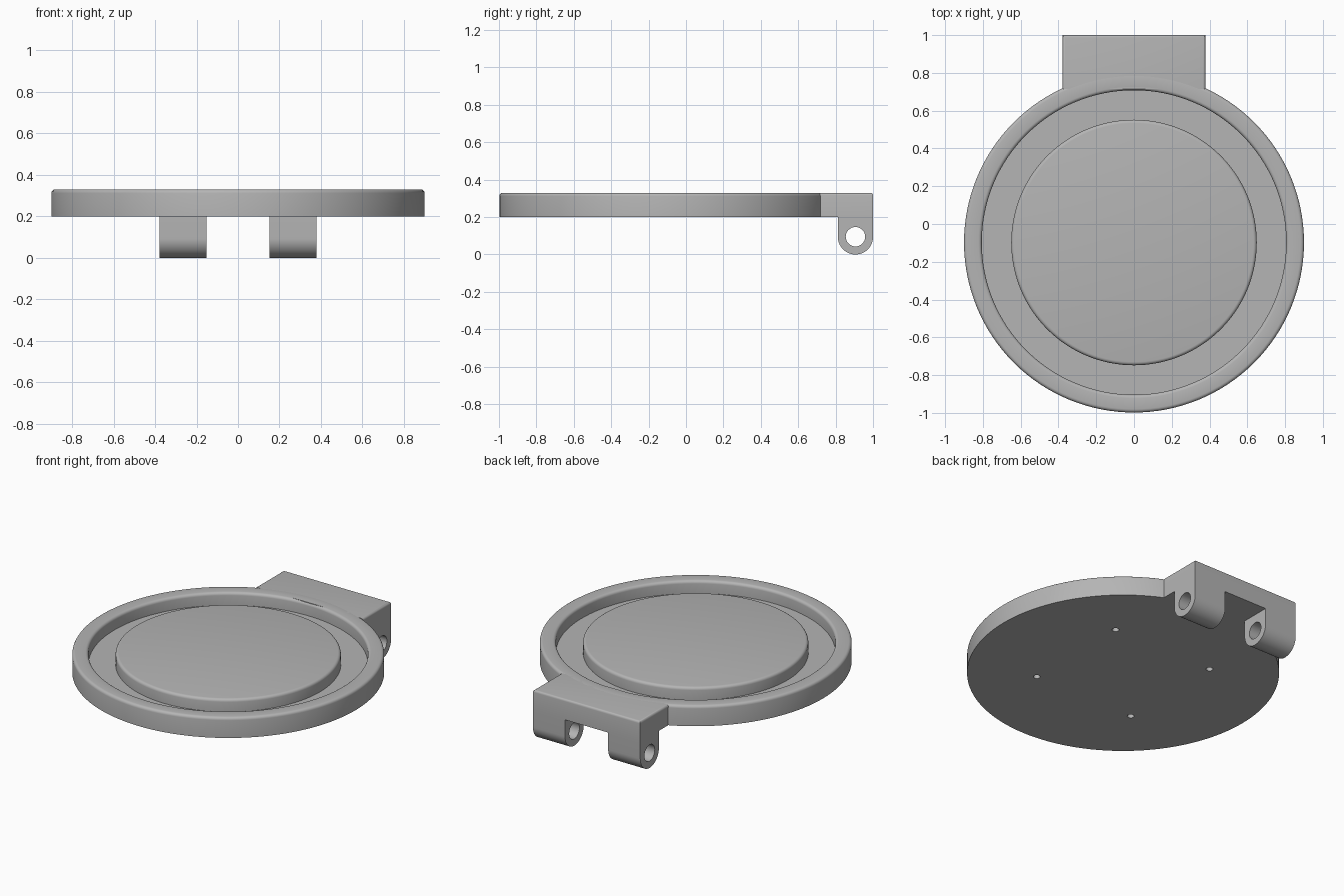
import bpy, bmesh, math
from mathutils import Matrix, Vector

cube = bpy.data.objects.get("Cube")
if cube:
    bpy.data.objects.remove(cube, do_unlink=True)

CENTRE = Vector((0, -0.098, 0))
BASE, TOP, FLOOR = 0.2, 0.33, 0.25     # underside, rim top, groove floor
HALF = 0.378                           # half width of the hinge
PIN = Vector((0, 0.906, 0.095))        # hinge pin axis

grey = bpy.data.materials.new("plain grey")
grey.use_nodes = True
colour = (0.46, 0.46, 0.46, 1)
grey.diffuse_color = colour
grey.node_tree.nodes["Principled BSDF"].inputs["Base Color"].default_value = colour


def make(name, bm):
    """Turn a bmesh into a grey object with sharp edges kept."""
    bmesh.ops.recalc_face_normals(bm, faces=bm.faces)
    mesh = bpy.data.meshes.new(name)
    bm.to_mesh(mesh)
    bm.free()
    obj = bpy.data.objects.new(name, mesh)
    bpy.context.collection.objects.link(obj)
    mesh.materials.append(grey)
    return obj


def activate(obj):
    bpy.ops.object.select_all(action='DESELECT')
    obj.select_set(True)
    bpy.context.view_layer.objects.active = obj


def smooth(obj):
    activate(obj)
    bpy.ops.object.shade_smooth_by_angle(angle=math.radians(35))


def drill(obj, place, radius, depth, turn=Matrix()):
    """Cut a round hole centred on place."""
    bm = bmesh.new()
    bmesh.ops.create_cone(bm, cap_ends=True, segments=32, radius1=radius, radius2=radius,
                          depth=depth, matrix=Matrix.Translation(place) @ turn)
    cutter = make("hole_cutter", bm)
    cutter.hide_render = True
    activate(obj)
    mod = obj.modifiers.new("hole", 'BOOLEAN')
    mod.operation, mod.solver, mod.object = 'DIFFERENCE', 'EXACT', cutter
    bpy.ops.object.modifier_apply(modifier=mod.name)
    bpy.data.objects.remove(cutter, do_unlink=True)


def arc(cx, cz, r, start, end, steps=4):
    """Points along an arc, angles in degrees."""
    angles = [math.radians(start + (end - start) * i / steps) for i in range(steps + 1)]
    return [(cx + r * math.cos(a), cz + r * math.sin(a)) for a in angles]


# Round base: rim, groove and raised centre turned from one profile
f = 0.018
profile = [(0, TOP)]
profile += arc(0.65 - f, TOP - f, f, 90, 0)
profile += [(0.65, FLOOR), (0.806, FLOOR)]
profile += arc(0.806 + f, TOP - f, f, 180, 90)
profile += arc(0.9 - f, TOP - f, f, 90, 0)
profile += [(0.9, BASE), (0, BASE)]
bm = bmesh.new()
verts = [bm.verts.new((x, 0, z)) for x, z in profile]
edges = [bm.edges.new(pair) for pair in zip(verts, verts[1:])]
bmesh.ops.spin(bm, geom=verts + edges, cent=(0, 0, 0), axis=(0, 0, 1),
               angle=math.tau, steps=128)
bmesh.ops.remove_doubles(bm, verts=bm.verts, dist=0.0005)
bmesh.ops.translate(bm, verts=bm.verts, vec=CENTRE)
base = make("round_base", bm)

# Four small blind holes in the underside
for i in range(4):
    a = math.radians(45 + 90 * i)
    drill(base, CENTRE + Vector((0.5 * math.cos(a), 0.5 * math.sin(a), BASE)), 0.02, 0.15)
smooth(base)

# Hinge block behind the rim, top edges rounded
front = 0.716
bm = bmesh.new()
bmesh.ops.create_cube(bm, size=1, matrix=Matrix.Translation((0, (1 + front) / 2, (BASE + TOP) / 2))
                      @ Matrix.Diagonal((2 * HALF, 1 - front, TOP - BASE, 1)))
outer = [e for e in bm.edges
         if all(v.co.z > TOP - 0.01 for v in e.verts) and any(v.co.y > 0.9 for v in e.verts)]
bmesh.ops.bevel(bm, geom=outer, offset=0.014, segments=4, profile=0.5, affect='EDGES')
smooth(make("hinge_block", bm))

# Two hinge lugs with rounded ends and a pin hole
for side, name in ((1, "left_hinge_lug"), (-1, "right_hinge_lug")):
    r = 1 - PIN.y
    outline = [(PIN.y + r, BASE)] + arc(PIN.y, r, r, 0, -180, 32) + [(PIN.y - r, BASE)]
    bm = bmesh.new()
    face = bm.faces.new([bm.verts.new((side * 0.152, y, z)) for y, z in outline])
    extruded = bmesh.ops.extrude_face_region(bm, geom=[face])["geom"]
    bmesh.ops.translate(bm, vec=(side * (HALF - 0.152), 0, 0),
                        verts=[g for g in extruded if isinstance(g, bmesh.types.BMVert)])
    lug = make(name, bm)
    drill(lug, PIN + Vector((side * 0.265, 0, 0)), 0.052, 0.6,
          Matrix.Rotation(math.pi / 2, 4, 'Y'))
    smooth(lug)
